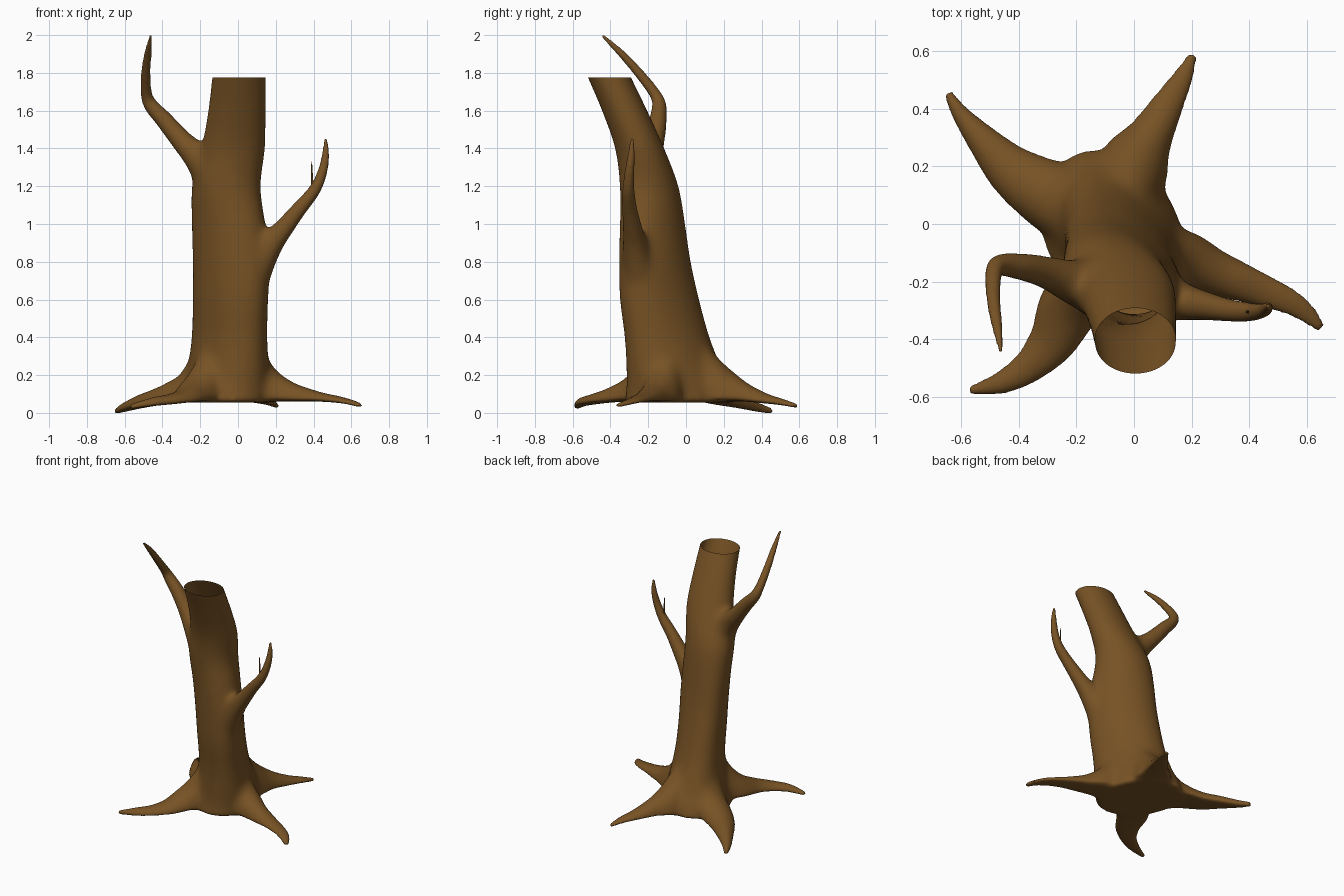
import bpy, bmesh, math
from mathutils import Vector

if "Cube" in bpy.data.objects:
    bpy.data.objects.remove(bpy.data.objects["Cube"])

bark = bpy.data.materials.new("bark")
bark.diffuse_color = (0.185, 0.085, 0.018, 1)
bark.use_nodes = True
bark.node_tree.nodes["Principled BSDF"].inputs["Base Color"].default_value = bark.diffuse_color
SIDES = 32


def refine(keys, steps=5):
    """Catmull-Rom interpolation of rows of numbers."""
    k = [keys[0]] + list(keys) + [keys[-1]]
    out = []
    for i in range(1, len(k) - 2):
        for s in range(steps):
            t = s / steps
            out.append([0.5 * (2 * b + (c - a) * t + (2 * a - 5 * b + 4 * c - d) * t * t
                               + (3 * b - a - 3 * c + d) * t ** 3)
                        for a, b, c, d in zip(*k[i - 1:i + 3])])
    return out + [list(keys[-1])]


def loft(bm, rings):
    vs = [[bm.verts.new(p) for p in ring] for ring in rings]
    for a, b in zip(vs, vs[1:]):
        for i in range(SIDES):
            j = (i + 1) % SIDES
            bm.faces.new((a[i], a[j], b[j], b[i]))
    bm.faces.new(vs[0][::-1])
    bm.faces.new(vs[-1])


def circle():
    return [(math.cos(math.tau * i / SIDES), math.sin(math.tau * i / SIDES)) for i in range(SIDES)]


def trunk(bm, keys, grow=0.007):
    """Rows: z, x min, x max, y min, y max, skew of the oval towards back left.
    Grown a little to offset later smoothing."""
    loft(bm, [[((a + b) / 2 + ((b - a) / 2 + grow) * c,
                (d + e) / 2 + ((e - d) / 2 + grow) * (s * math.cos(k) - c * math.sin(k)), z)
               for c, s in circle()] for z, a, b, d, e, k in refine(keys)])


def root(bm, keys):
    """Rows: x, y, half width, bottom z, top z. Arched section with a shallow underside."""
    rows = refine(keys)
    rings = []
    for i, (x, y, w, lo, hi) in enumerate(rows):
        p, q = rows[max(i - 1, 0)], rows[min(i + 1, len(rows) - 1)]
        d = Vector((q[0] - p[0], q[1] - p[1])).normalized()
        belly = min(0.25 * (hi - lo), 0.012)
        rings.append([(x - d.y * w * c, y + d.x * w * c,
                       lo + belly + (hi - lo - belly if s > 0 else belly) * s)
                      for c, s in circle()])
    loft(bm, rings)


def branch(bm, keys):
    """Rows: x, y, z, radius."""
    rows = refine(keys)
    pts = [Vector(r[:3]) for r in rows]
    rings, side = [], Vector((0, 1, 0))
    for i, r in enumerate(rows):
        d = (pts[min(i + 1, len(pts) - 1)] - pts[max(i - 1, 0)]).normalized()
        side = (side - d * side.dot(d)).normalized()
        up = d.cross(side)
        rings.append([pts[i] + (side * c + up * s) * r[3] for c, s in circle()])
    loft(bm, rings)


def finish(bm, name):
    bmesh.ops.recalc_face_normals(bm, faces=bm.faces)
    me = bpy.data.meshes.new(name)
    bm.to_mesh(me)
    bm.free()
    me.materials.append(bark)
    ob = bpy.data.objects.new(name, me)
    bpy.context.collection.objects.link(ob)
    bpy.ops.object.select_all(action='DESELECT')
    ob.select_set(True)
    bpy.context.view_layer.objects.active = ob
    return ob


bm = bmesh.new()
# Leaning trunk, taller than needed so the top can be cut level
trunk(bm, [(0.055, -0.325, 0.17, -0.32, 0.255, 0.2), (0.13, -0.295, 0.165, -0.31, 0.235, 0.25),
           (0.22, -0.265, 0.16, -0.31, 0.19, 0.3), (0.4, -0.24, 0.15, -0.32, 0.12, 0.38),
           (0.6, -0.235, 0.155, -0.345, 0.065, 0.4), (0.8, -0.235, 0.16, -0.35, 0.02, 0.38),
           (1.0, -0.24, 0.14, -0.345, -0.01, 0.3), (1.2, -0.24, 0.115, -0.345, -0.045, 0.12),
           (1.4, -0.19, 0.14, -0.37, -0.12, 0), (1.6, -0.155, 0.145, -0.44, -0.21, 0),
           (1.775, -0.135, 0.145, -0.515, -0.295, 0), (1.9, -0.125, 0.145, -0.57, -0.355, 0)])
# Four spreading roots: front left, back left, back right, right
root(bm, [(-0.13, -0.16, 0.11, 0.06, 0.42), (-0.22, -0.28, 0.11, 0.06, 0.22),
          (-0.28, -0.40, 0.085, 0.055, 0.135), (-0.36, -0.49, 0.06, 0.045, 0.1),
          (-0.46, -0.55, 0.04, 0.035, 0.08), (-0.57, -0.578, 0.015, 0.02, 0.045)])
root(bm, [(-0.16, 0.04, 0.14, 0.06, 0.5), (-0.27, 0.09, 0.13, 0.06, 0.24),
          (-0.36, 0.14, 0.108, 0.055, 0.165), (-0.44, 0.2, 0.085, 0.04, 0.125),
          (-0.52, 0.285, 0.058, 0.025, 0.095), (-0.60, 0.38, 0.032, 0.006, 0.055),
          (-0.645, 0.455, 0.015, -0.005, 0.025)])
root(bm, [(-0.04, 0.06, 0.11, 0.06, 0.42), (0.0, 0.2, 0.125, 0.06, 0.26),
          (0.06, 0.31, 0.08, 0.06, 0.165), (0.12, 0.42, 0.055, 0.05, 0.105),
          (0.17, 0.51, 0.036, 0.04, 0.075), (0.205, 0.588, 0.015, 0.025, 0.048)])
root(bm, [(0.06, -0.12, 0.11, 0.06, 0.5), (0.17, -0.13, 0.11, 0.06, 0.27),
          (0.28, -0.17, 0.083, 0.06, 0.17), (0.42, -0.22, 0.06, 0.06, 0.115),
          (0.54, -0.27, 0.046, 0.052, 0.087), (0.61, -0.32, 0.032, 0.04, 0.066),
          (0.648, -0.362, 0.016, 0.028, 0.052)])
# Left and right branches
branch(bm, [(-0.09, -0.21, 1.1, 0.1), (-0.145, -0.21, 1.26, 0.1), (-0.215, -0.2, 1.355, 0.08),
            (-0.3, -0.17, 1.445, 0.06), (-0.385, -0.15, 1.545, 0.047), (-0.458, -0.142, 1.625, 0.038),
            (-0.485, -0.165, 1.69, 0.03), (-0.488, -0.25, 1.8, 0.025),
            (-0.477, -0.34, 1.9, 0.02), (-0.46, -0.445, 2.0, 0.009)])
branch(bm, [(0.05, -0.23, 0.58, 0.08), (0.1, -0.25, 0.74, 0.08), (0.17, -0.27, 0.885, 0.07),
            (0.25, -0.285, 0.99, 0.055), (0.33, -0.3, 1.09, 0.042), (0.405, -0.305, 1.18, 0.032),
            (0.445, -0.3, 1.27, 0.026), (0.463, -0.29, 1.36, 0.02), (0.465, -0.285, 1.453, 0.009)])
tree = finish(bm, "tree_trunk")

# Fuse everything into one skin, then soften the joints but spare the thin tips
mod = tree.modifiers.new("fuse", 'REMESH')
mod.mode, mod.voxel_size = 'VOXEL', 0.009
bpy.ops.object.modifier_apply(modifier="fuse")
group = tree.vertex_groups.new(name="soft")
for v in tree.data.vertices:
    axis_y = -0.04 - 0.22 * v.co.z
    d = math.hypot(v.co.x + 0.04, v.co.y - axis_y)
    w = max(0.0, min(1.0, (0.42 - d) / 0.17))
    if v.co.z < 0.1:
        w *= 0.35
    group.add([v.index], w, 'REPLACE')
for name, times, masked in (("joints", 120, True), ("all", 6, False)):
    mod = tree.modifiers.new(name, 'SMOOTH')
    mod.factor, mod.iterations = 0.5, times
    mod.vertex_group = "soft" if masked else ""
    bpy.ops.object.modifier_apply(modifier=name)

# Cut the hollow top open
bm = bmesh.new()
bm.from_mesh(tree.data)
top = [f for f in bm.faces if abs(f.calc_center_median().x) < 0.3 and f.calc_center_median().z > 1.65]
geom = set(top) | {e for f in top for e in f.edges} | {v for f in top for v in f.verts}
bmesh.ops.bisect_plane(bm, geom=list(geom), plane_co=(0, 0, 1.775), plane_no=(0, 0, 1), clear_outer=True)
bm.to_mesh(tree.data)
bm.free()
tree.data.materials.clear()
tree.data.materials.append(bark)
bpy.ops.object.shade_smooth_by_angle(angle=math.radians(60))

# Thin twig on the right branch
bm = bmesh.new()
branch(bm, [(0.395, -0.305, 1.18, 0.007), (0.392, -0.305, 1.25, 0.005), (0.39, -0.305, 1.33, 0.002)])
finish(bm, "twig")
bpy.ops.object.shade_smooth_by_angle(angle=math.radians(60))
